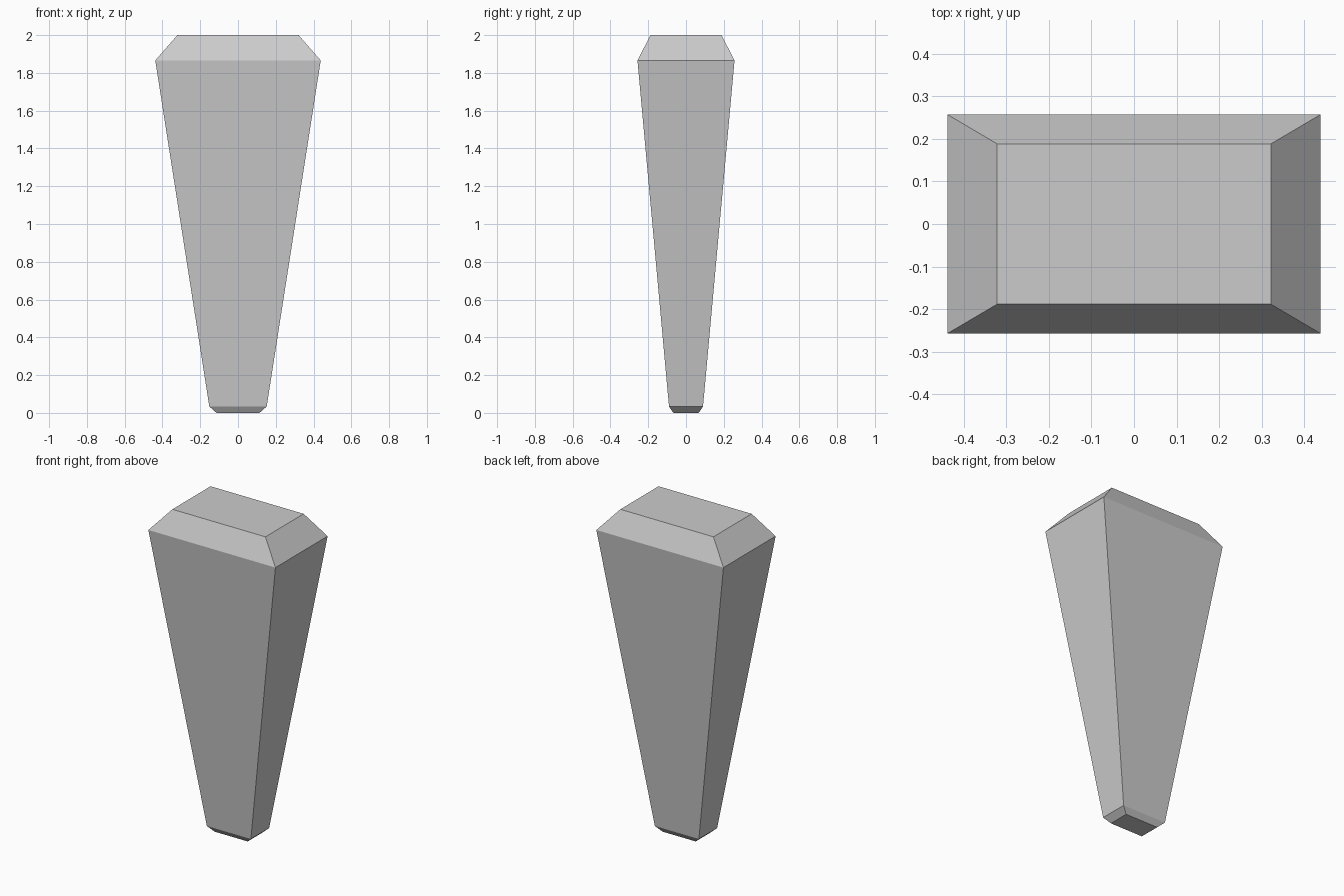
import bpy, bmesh

if "Cube" in bpy.data.objects:
    bpy.data.objects.remove(bpy.data.objects["Cube"])

# Rectangular cross-sections from foot to top: half width, half depth, height
SECTIONS = [
    (0.114, 0.067, 0.0),
    (0.152, 0.090, 0.034),
    (0.438, 0.257, 1.866),
    (0.321, 0.188, 2.0),
]


def loft(name, sections):
    bm = bmesh.new()
    rings = [[bm.verts.new((sx * w, sy * d, z))
              for sx, sy in ((-1, -1), (1, -1), (1, 1), (-1, 1))]
             for w, d, z in sections]
    # Side panels between neighbouring sections
    for low, high in zip(rings, rings[1:]):
        for i in range(4):
            j = (i + 1) % 4
            bm.faces.new((low[i], low[j], high[j], high[i]))
    # End caps
    bm.faces.new(rings[0][::-1])
    bm.faces.new(rings[-1])
    mesh = bpy.data.meshes.new(name)
    bm.to_mesh(mesh)
    bm.free()
    obj = bpy.data.objects.new(name, mesh)
    bpy.context.collection.objects.link(obj)
    return obj


# Tapered leg with bevelled ends
loft("tapered_leg", SECTIONS)
